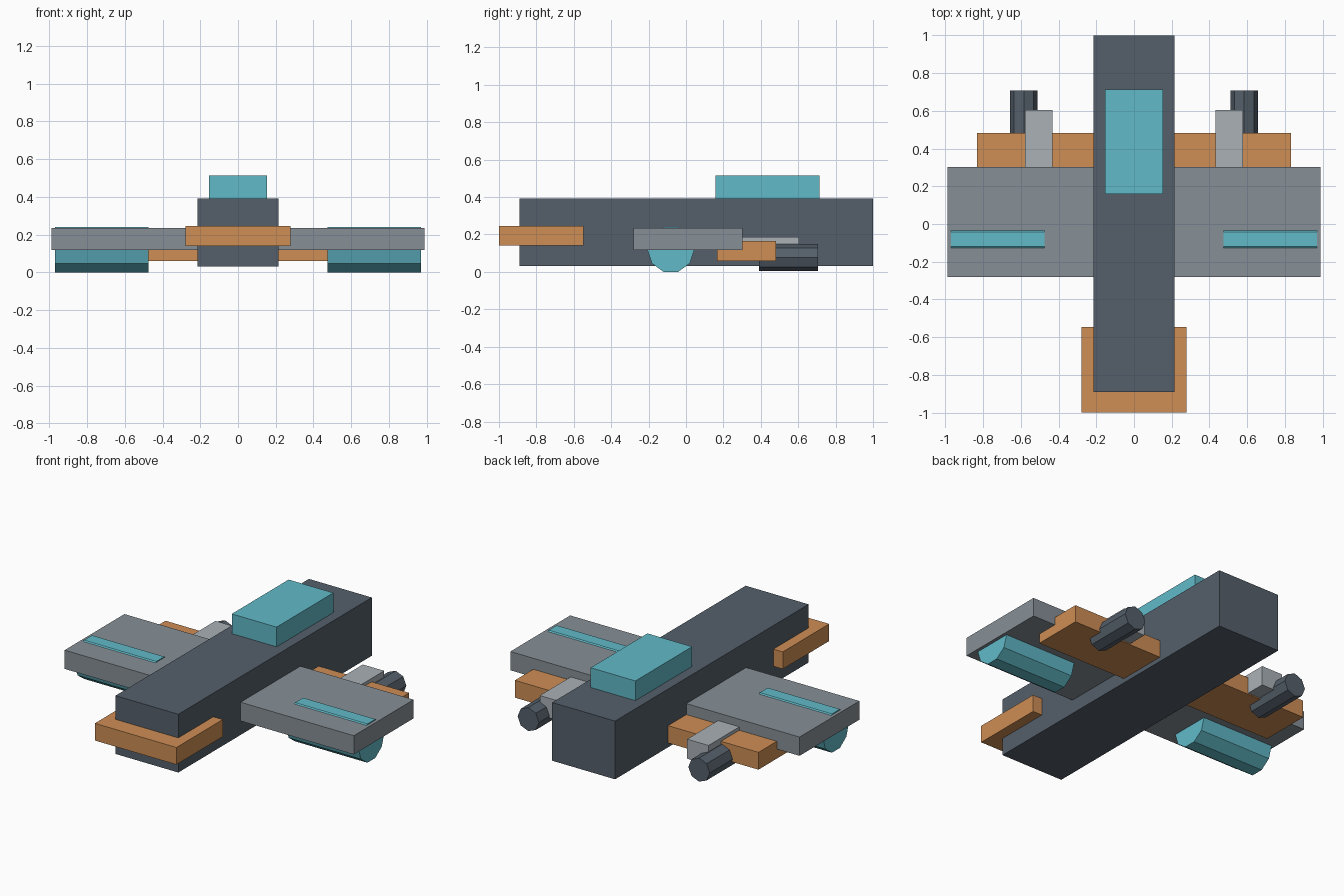
import bpy, math

if "Cube" in bpy.data.objects:
    bpy.data.objects.remove(bpy.data.objects["Cube"])

def mat(name, rgb):
    m = bpy.data.materials.new(name)
    m.diffuse_color = (*rgb, 1)
    m.use_nodes = True
    m.node_tree.nodes["Principled BSDF"].inputs["Base Color"].default_value = m.diffuse_color
    return m

DARK = mat("dark_grey", (0.09, 0.115, 0.145))
GREY = mat("mid_grey", (0.24, 0.275, 0.305))
LIGHT = mat("light_grey", (0.40, 0.44, 0.47))
ORANGE = mat("orange", (0.62, 0.27, 0.09))
CYAN = mat("cyan", (0.12, 0.49, 0.58))

def box(name, x, y, z, m):
    """Box from (min, max) ranges."""
    bpy.ops.mesh.primitive_cube_add(size=1, location=[sum(r) / 2 for r in (x, y, z)])
    o = bpy.context.object
    o.name = name
    o.scale = [r[1] - r[0] for r in (x, y, z)]
    bpy.ops.object.transform_apply(location=False, rotation=False, scale=True)
    o.data.materials.append(m)

def prism(name, sides, r, length, loc, axis, spin, m):
    """Flat-sided cylinder along x or y, spun about its own axis."""
    bpy.ops.mesh.primitive_cylinder_add(vertices=sides, radius=r, depth=length)
    o = bpy.context.object
    o.name = name
    o.rotation_euler = (0, 0, spin)
    bpy.ops.object.transform_apply(location=False, rotation=True, scale=False)
    h = math.pi / 2
    o.rotation_euler = (0, h, 0) if axis == 'x' else (h, 0, 0)
    bpy.ops.object.transform_apply(location=False, rotation=True, scale=False)
    o.location = loc
    o.data.materials.append(m)

# Body, canopy and cross pieces
box("fuselage", (-0.215, 0.215), (-0.89, 1.0), (0.032, 0.392), DARK)
box("canopy", (-0.153, 0.153), (0.158, 0.713), (0.392, 0.514), CYAN)
box("nose_plate", (-0.279, 0.279), (-1.0, -0.547), (0.14, 0.246), ORANGE)
box("wing", (-0.989, 0.989), (-0.281, 0.303), (0.118, 0.234), GREY)
box("rear_wing", (-0.833, 0.833), (0.167, 0.482), (0.059, 0.166), ORANGE)

# Mirrored parts
for side, s in (("left", -1), ("right", 1)):
    box(side + "_engine_block", sorted((s * 0.431, s * 0.577)), (0.25, 0.604), (0.066, 0.187), LIGHT)
    prism(side + "_exhaust", 8, 0.073, 0.317, (s * 0.584, 0.548, 0.077), 'y', 0, DARK)
    # ten-sided roller with a flat underside
    prism(side + "_roller", 10, 0.126, 0.494, (s * 0.722, -0.081, 0.12), 'x', 0, CYAN)
    roller = bpy.context.object
    ys = [v.co for v in roller.data.vertices]
    # keep a flat at the bottom: turn so no corner points straight down
    if sum(abs(c.z - min(p.z for p in ys)) < 1e-4 for c in ys) < 4:
        roller.rotation_euler = (math.radians(18), 0, 0)
